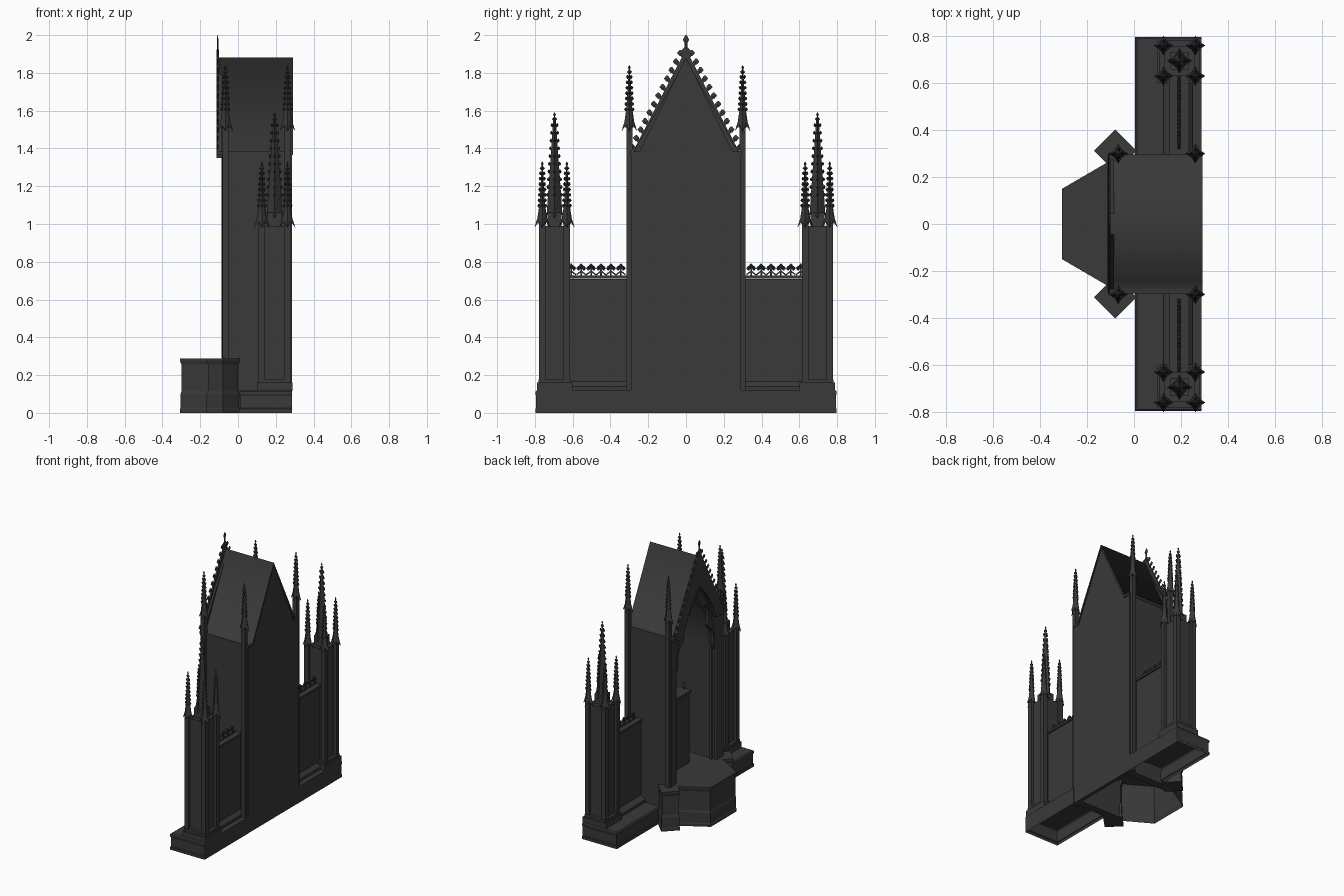
import bpy, bmesh, math
from mathutils import Vector

if "Cube" in bpy.data.objects:
    bpy.data.objects.remove(bpy.data.objects["Cube"])

stone = bpy.data.materials.new("dark stone")
stone.use_nodes = True
color = (0.041, 0.041, 0.041, 1)
stone.diffuse_color = color
stone.node_tree.nodes["Principled BSDF"].inputs["Base Color"].default_value = color
SIDES = (-1, 1)


def finish(name, bm):
    bmesh.ops.recalc_face_normals(bm, faces=bm.faces)
    me = bpy.data.meshes.new(name)
    bm.to_mesh(me)
    bm.free()
    me.materials.append(stone)
    ob = bpy.data.objects.new(name, me)
    bpy.context.collection.objects.link(ob)
    return ob


def loft(bm, rings, start=True, end=True):
    """Skin a list of equally long point rings."""
    vs = [[bm.verts.new(p) for p in r] for r in rings]
    n = len(vs[0])
    for a, b in zip(vs, vs[1:]):
        for i in range(n):
            j = (i + 1) % n
            bm.faces.new((a[i], a[j], b[j], b[i]))
    if start:
        bm.faces.new(vs[0][::-1])
    if end:
        bm.faces.new(vs[-1])


def box(bm, x0, x1, y0, y1, z0, z1):
    loft(bm, [[(x0, y0, z), (x1, y0, z), (x1, y1, z), (x0, y1, z)] for z in (z0, z1)])


def slab(bm, pts, x0, x1):
    """Extrude a y-z outline along x."""
    loft(bm, [[(x, y, z) for y, z in pts] for x in (x0, x1)])


def ring(x, y, z, r, n=4, flat=1):
    return [(x + flat * r * math.cos(math.tau * i / n), y + r * math.sin(math.tau * i / n), z)
            for i in range(n)]


def knob(bm, x, y, z, r, h, flat=1):
    """Small carved bud, optionally flattened along x."""
    loft(bm, [ring(x, y, z - h, r * .25, flat=flat), ring(x, y, z, r, flat=flat),
              ring(x, y, z + h, r * .2, flat=flat)])


def spire(bm, x, y, z, top, r, flare, steps):
    """Flared gablet cap, tapered spire, crockets and finial."""
    def star(outer, inner, zo, zi):
        pts = []
        for i in range(8):
            a = i * math.pi / 4
            rr, zz = (outer, zo) if i % 2 == 0 else (inner, zi)
            pts.append((x + rr * math.cos(a), y + rr * math.sin(a), zz))
        return pts
    loft(bm, [star(flare, flare * .55, z - .02, z + .015),
              star(flare * .62, flare * .5, z + .03, z + .035),
              star(r * .8, r * .7, z + .09, z + .09)])
    loft(bm, [ring(x, y, z, r), ring(x, y, top - .03, r * .15)])
    for k in range(steps):
        f = (k + .6) / steps
        zz = z + .08 + (top - z - .13) * f
        rr = r * (1 - .85 * (zz - z) / (top - z)) + .003
        for i in range(4):
            a = i * math.pi / 2
            knob(bm, x + rr * math.cos(a), y + rr * math.sin(a), zz, .008, .01)
    knob(bm, x, y, top - .035, .014, .012)
    knob(bm, x, y, top - .012, .007, .012)


def pointed_arch(w, spring, rise, n=14):
    """Points of a pointed arch from -w over the apex to +w."""
    rad = (w * w + rise * rise) / (2 * w)
    end = math.asin(rise / rad)
    left = [(-w + rad - rad * math.cos(end * i / n), spring + rad * math.sin(end * i / n))
            for i in range(n + 1)]
    return left + [(-y, z) for y, z in left[-2::-1]]


arch = pointed_arch(.235, 1.1, .56)

# Niche body: side walls around the arched hollow, with a closed back
gable = [(.292, 1.375), (.24, 1.375), (0, 1.87), (-.24, 1.375), (-.292, 1.375)]
bm = bmesh.new()
slab(bm, [(.292, 0)] + gable + [(-.292, 0), (-.235, 0)] + arch + [(.235, 0)], -.085, .262)
finish("niche_walls", bm)
bm = bmesh.new()
slab(bm, [(.292, 0)] + gable + [(-.292, 0)], .262, .286)
finish("back_wall", bm)

# Roof covering, softly shaded across the ridge
bm = bmesh.new()
slab(bm, [(.296, 1.365), (.296, 1.383), (.246, 1.385), (0, 1.882), (-.246, 1.385),
          (-.296, 1.383), (-.296, 1.365), (-.24, 1.365), (0, 1.86), (.24, 1.365)], -.108, .292)
bm.normal_update()
for f in bm.faces:
    f.smooth = abs(f.normal.x) < .5 and abs(f.normal.z) > .1
finish("roof", bm)

# Front gable with crockets and finial
bm = bmesh.new()
inner = [p for p in arch if p[1] > 1.36]
slab(bm, [(.28, 1.35), (.28, 1.385), (0, 1.925), (-.28, 1.385), (-.28, 1.35)] + inner,
     -.113, -.1)
slab(bm, [(.28, 1.35), (.28, 1.38), (0, 1.87), (-.28, 1.38), (-.28, 1.35)] + inner,
     -.1, -.085)
for s in SIDES:
    for i in range(12):
        f = (i + .3) / 12
        y, z = s * .28 * (1 - f), 1.385 + .54 * f
        knob(bm, -.108, y + s * .014, z + .012, .017, .016, .25)
        knob(bm, -.108, y + s * .005, z + .002, .012, .012, .25)
knob(bm, -.108, 0, 1.915, .028, .022, .2)
loft(bm, [ring(-.108, 0, 1.9, .009, flat=.5), ring(-.108, 0, 1.98, .006, flat=.7)])
knob(bm, -.108, 0, 1.975, .017, .025, .25)
finish("front_gable", bm)

# Cusped tracery hanging inside the arch
bm = bmesh.new()
sections = []
for i, (y, z) in enumerate(arch):
    t = i / (len(arch) - 1)
    depth = .02 + .085 * (1 - abs(math.sin(5 * math.pi * t))) * math.sin(math.pi * t) ** .5
    d = (Vector((0, 1.2)) - Vector((y, z))).normalized() * depth
    sections.append([(-.08, y, z), (-.08, y + d.x, z + d.y),
                     (-.06, y + d.x, z + d.y), (-.06, y, z)])
loft(bm, sections)
finish("arch_tracery", bm)

# Jamb shafts and arch moulding, swept as a tube
for name, x, inset in (("outer_arch_moulding", -.076, 0), ("inner_arch_moulding", -.045, .012)):
    cu = bpy.data.curves.new(name, 'CURVE')
    cu.dimensions = '3D'
    cu.bevel_depth = .011
    cu.bevel_resolution = 1
    path = [(-.235, .29)] + arch + [(.235, .29)]
    sp = cu.splines.new('POLY')
    sp.points.add(len(path) - 1)
    for p, (y, z) in zip(sp.points, path):
        p.co = (x, y * (1 - inset * 4), z - inset, 1)
    cu.materials.append(stone)
    bpy.context.collection.objects.link(bpy.data.objects.new(name, cu))

# Platform with splayed front, hollow underneath
half = [(.26, .235), (-.085, .25), (-.11, .265), (-.307, .15)]
plan = half + [(x, -y) for x, y in half[::-1]]
bm = bmesh.new()
steps = ((0, 1), (.02, 1), (.025, .99), (.1, .99), (.115, .975), (.255, .975), (.275, 1), (.288, 1))
loft(bm, [[(x * k, y * k, z) for x, y in plan] for z, k in steps], start=False)
finish("platform", bm)

# Seat back standing in the niche
bm = bmesh.new()
box(bm, .04, .12, -.1, .1, .28, .8)
box(bm, .03, .13, -.108, .108, .8, .82)
for s in SIDES:
    knob(bm, .08, s * .09, .845, .015, .03)
finish("seat_back", bm)

for s in SIDES:
    side = "left" if s > 0 else "right"

    # Diagonal pedestal at the front corner
    bm = bmesh.new()
    loft(bm, [ring(-.08, s * .312, z, r) for z, r in
              ((0, .09), (.02, .09), (.025, .086), (.1, .086), (.115, .08),
               (.255, .08), (.275, .09), (.288, .09))])
    finish(side + "_pedestal", bm)

    # Tall corner pinnacles
    for label, x, z0 in (("front", -.067, .28), ("back", .262, 0)):
        bm = bmesh.new()
        y = s * .3
        box(bm, x - .016, x + .016, y - .016, y + .016, z0, 1.52)
        spire(bm, x, y, 1.51, 1.84, .022, .042, 7)
        finish(f"{side}_{label}_pinnacle", bm)

    # Hollow wing plinth with moulded top
    bm = bmesh.new()
    loft(bm, [[(.005 + i, s * .29, z), (.287, s * .29, z), (.287, s * (.798 - i), z),
               (.005 + i, s * (.798 - i), z)]
              for z, i in ((0, 0), (.02, 0), (.025, .005), (.09, .005), (.1, 0), (.112, 0),
                           (.12, .008))], start=False)
    finish(side + "_plinth", bm)

    # Wing wall with sloped sill and cornice
    bm = bmesh.new()
    box(bm, .16, .225, s * .285, s * .65, .11, .71)
    loft(bm, [[(x0, s * .29, z), (x1, s * .29, z), (x1, s * .64, z), (x0, s * .64, z)]
              for z, x0, x1 in ((.115, .125, .25), (.14, .125, .25), (.165, .16, .225))])
    box(bm, .15, .235, s * .29, s * .64, .712, .727)
    finish(side + "_wing_wall", bm)

    # Leafy cresting on the wing wall
    bm = bmesh.new()
    for k in range(6):
        y = s * (.345 + .0525 * k)
        box(bm, .186, .198, y - .004, y + .004, .725, .775)
        for dy, z, r in ((0, .778, .013), (-.014, .766, .012), (.014, .766, .012)):
            knob(bm, .192, y + dy, z, r, .012, .7)
        for d in SIDES:
            slab(bm, [(y, .755), (y + d * .026, .735), (y + d * .026, .727), (y, .745)],
                 .186, .198)
    finish(side + "_cresting", bm)

    # Clustered end pier
    bm = bmesh.new()
    cx, cy = .194, s * .696
    for h, z0, z1 in ((.094, .115, .16), (.086, .16, .178), (.064, .17, .99)):
        box(bm, cx - h, cx + h, cy - h, cy + h, z0, z1)
    box(bm, cx - .038, cx + .038, cy - .038, cy + .038, .98, 1.06)
    spire(bm, cx, cy, 1.05, 1.59, .042, .054, 10)
    for dx in SIDES:
        for dy in SIDES:
            x, y = cx + dx * .068, cy + dy * .065
            box(bm, x - .017, x + .017, y - .017, y + .017, .17, 1.0)
            spire(bm, x, y, 1.0, 1.33, .021, .042, 7)
    finish(side + "_pier", bm)
